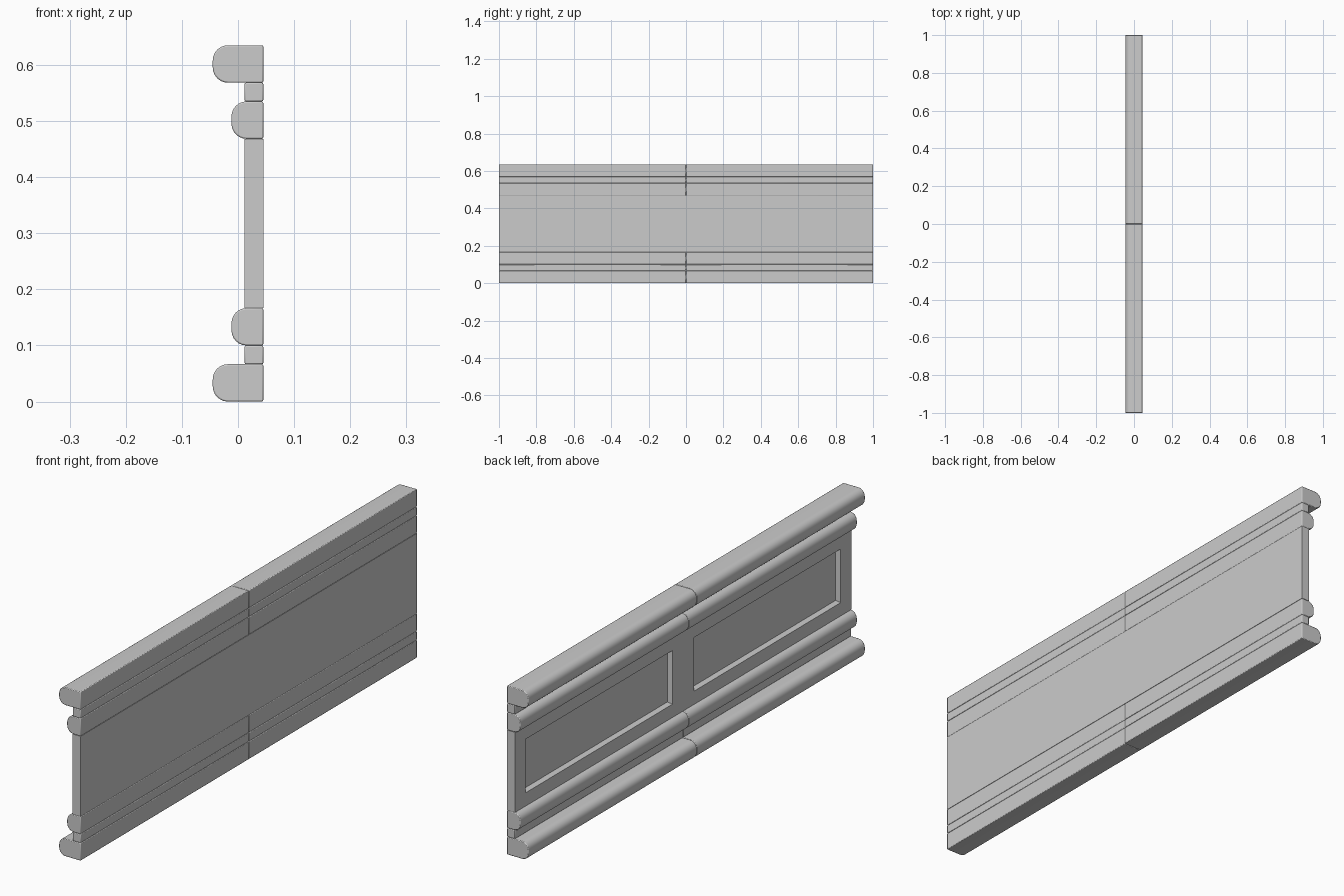
import bpy, bmesh, math

if "Cube" in bpy.data.objects:
    bpy.data.objects.remove(bpy.data.objects["Cube"])

U = 1 / 15            # rail height module
BACK = 0.045          # flat back plane
FACE = 0.0117         # face of the panel and strips
H = 0.635


def finish(name, bm, bevel=0.0):
    bmesh.ops.recalc_face_normals(bm, faces=bm.faces)
    mesh = bpy.data.meshes.new(name)
    bm.to_mesh(mesh)
    bm.free()
    ob = bpy.data.objects.new(name, mesh)
    bpy.context.collection.objects.link(ob)
    if bevel:
        mod = ob.modifiers.new("soft_edges", 'BEVEL')
        mod.width = bevel
        mod.segments = 2
        mod.limit_method = 'ANGLE'
        mod.angle_limit = math.radians(50)
    bpy.ops.object.select_all(action='DESELECT')
    ob.select_set(True)
    bpy.context.view_layer.objects.active = ob
    bpy.ops.object.shade_smooth_by_angle(angle=math.radians(30))
    return ob


def extrude_bar(name, profile, y0, y1):
    bm = bmesh.new()
    face = bm.faces.new([bm.verts.new((x, y0, z)) for x, z in profile])
    ext = bmesh.ops.extrude_face_region(bm, geom=[face])
    verts = [g for g in ext["geom"] if isinstance(g, bmesh.types.BMVert)]
    bmesh.ops.translate(bm, verts=verts, vec=(0, y1 - y0, 0))
    return finish(name, bm, 0.0025)


def bullnose(x0, z0, z1, r=0.027, n=6):
    # flat back, two rounded corners on the front
    pts = [(BACK, z0), (BACK, z1)]
    for zc, start in ((z1 - r, 90), (z0 + r, 180)):
        for i in range(n + 1):
            a = math.radians(start + 90 * i / n)
            pts.append((x0 + r + r * math.cos(a), zc + r * math.sin(a)))
    return pts


def box_profile(z0, z1):
    return [(FACE, z0), (BACK, z0), (BACK, z1), (FACE, z1)]


def framed_panel(name, y0, y1, z0, z1):
    # slab with a sunken field surrounded by stiles and rails
    def ring(x, dy, dz):
        return [bm.verts.new((x, y, z)) for y, z in
                ((y0 + dy, z0 + dz), (y1 - dy, z0 + dz),
                 (y1 - dy, z1 - dz), (y0 + dy, z1 - dz))]
    bm = bmesh.new()
    rings = [ring(BACK, 0, 0), ring(FACE, 0, 0),
             ring(FACE, 0.064, 0.05), ring(FACE + 0.016, 0.071, 0.057)]
    for a, b in zip(rings, rings[1:]):
        for i in range(4):
            j = (i + 1) % 4
            bm.faces.new((a[i], a[j], b[j], b[i]))
    bm.faces.new(rings[0])
    bm.faces.new(rings[-1])
    return finish(name, bm)


# two identical sections end to end
for side, y0 in (("near", -1.0), ("far", 0.0)):
    y1 = y0 + 1.0
    framed_panel(f"{side}_panel", y0, y1, 2.5 * U, H - 2.5 * U)
    # mouldings, mirrored between bottom and top
    for level, flip in (("bottom", False), ("top", True)):
        def span(a, b):
            return (H - b, H - a) if flip else (a, b)
        extrude_bar(f"{side}_{level}_outer_rail",
                    bullnose(-0.045, *span(0, U)), y0, y1)
        extrude_bar(f"{side}_{level}_strip",
                    box_profile(*span(U, 1.5 * U)), y0, y1)
        extrude_bar(f"{side}_{level}_inner_rail",
                    bullnose(-0.0117, *span(1.5 * U, 2.5 * U)), y0, y1)
